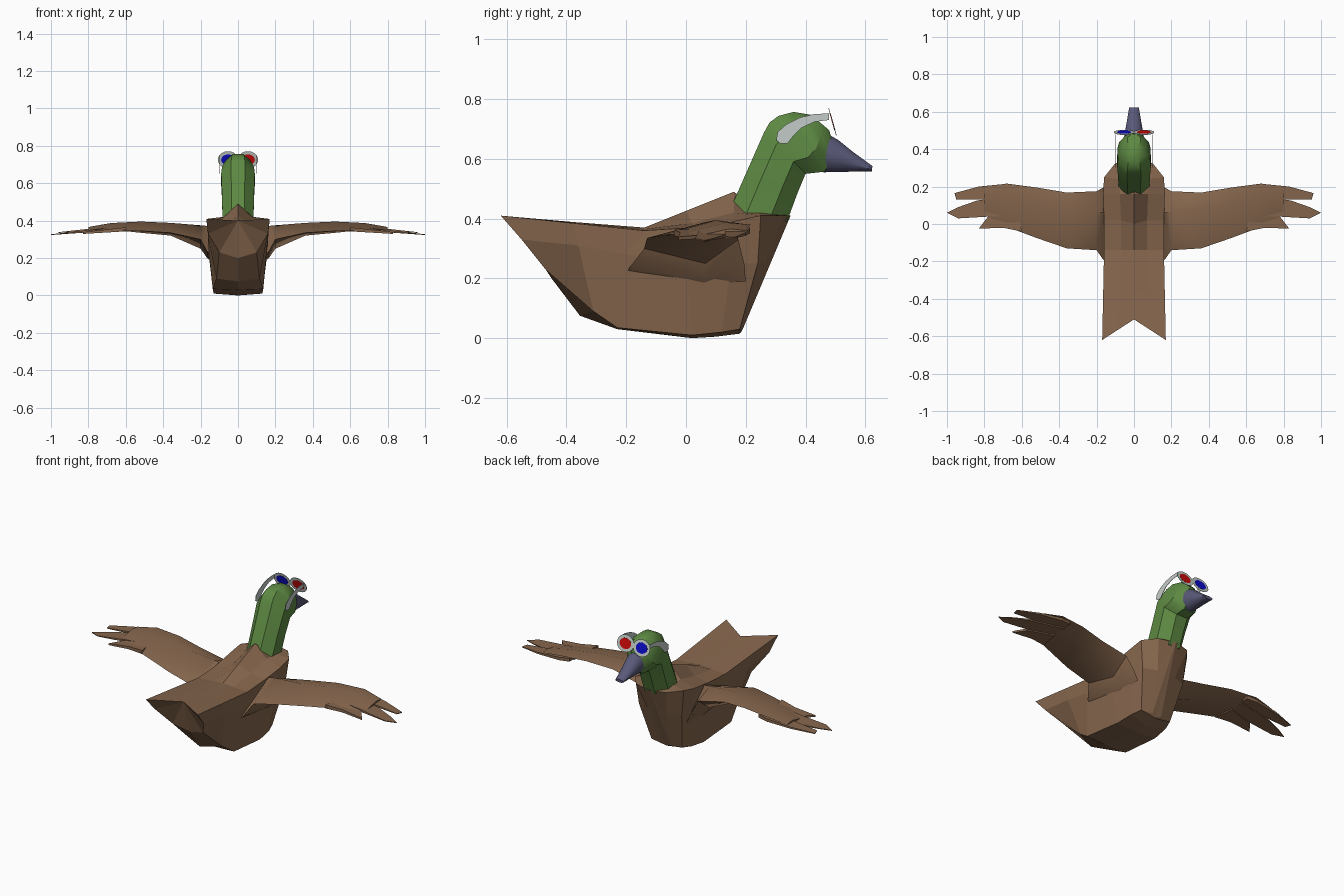
import bpy
import bmesh
from math import cos, sin, pi, radians
from mathutils import Vector

cube = bpy.data.objects.get("Cube")
if cube:
    bpy.data.objects.remove(cube, do_unlink=True)


def material(name, colour):
    mat = bpy.data.materials.new(name)
    mat.use_nodes = True
    rgba = (*colour, 1)
    mat.diffuse_color = rgba
    mat.node_tree.nodes["Principled BSDF"].inputs["Base Color"].default_value = rgba
    return mat


BROWN = material("feather brown", (.24, .135, .075))
GREEN = material("head green", (.11, .25, .055))
SLATE = material("bill slate", (.1, .1, .19))
GREY = material("frame grey", (.55, .6, .57))
RED = material("lens red", (.6, .003, .003))
BLUE = material("lens blue", (.003, .003, .6))


def finish(name, bm, mat, smooth=None):
    bmesh.ops.recalc_face_normals(bm, faces=bm.faces)
    mesh = bpy.data.meshes.new(name)
    bm.to_mesh(mesh)
    bm.free()
    mesh.materials.append(mat)
    obj = bpy.data.objects.new(name, mesh)
    bpy.context.collection.objects.link(obj)
    if smooth:
        bpy.ops.object.select_all(action="DESELECT")
        obj.select_set(True)
        bpy.context.view_layer.objects.active = obj
        bpy.ops.object.shade_smooth_by_angle(angle=radians(smooth))
    return obj


def loft(name, rings, mat, smooth=None):
    """Skin a row of closed rings and close both ends with fans."""
    bm = bmesh.new()
    rows = [[bm.verts.new(p) for p in ring] for ring in rings]
    n = len(rows[0])
    for a, b in zip(rows, rows[1:]):
        for i in range(n):
            j = (i + 1) % n
            bm.faces.new((a[i], a[j], b[j], b[i]))
    for end in (rows[0], rows[-1]):
        for i in range(1, n - 1):
            bm.faces.new((end[0], end[i], end[i + 1]))
    return finish(name, bm, mat, smooth)


def plate(name, lower, upper, mat):
    """Flat outline with a little thickness."""
    bm = bmesh.new()
    low = [bm.verts.new(p) for p in lower]
    top = [bm.verts.new(p) for p in upper]
    bm.faces.new(low)
    bm.faces.new(top)
    for i in range(len(low)):
        j = (i + 1) % len(low)
        bm.faces.new((low[i], low[j], top[j], top[i]))
    return finish(name, bm, mat)


def mirrored(half):
    return half + [(-x, y, z) for x, y, z in half[-2:0:-1]]


# Body: half sections from tail to breast (ridge, crest, shoulder, flank, bilge, keel)
sections = [
    [(0, -.51, .4), (.085, -.565, .405), (.17, -.62, .41), (.16, -.55, .33), (.1, -.47, .23), (0, -.45, .2)],
    [(0, -.37, .388), (.08, -.37, .386), (.165, -.38, .385), (.16, -.36, .31), (.115, -.31, .09), (0, -.355, .075)],
    [(0, -.14, .37), (.07, -.14, .365), (.16, -.14, .36), (.16, -.2, .28), (.135, -.23, .035), (0, -.23, .03)],
    [(0, 0, .426), (.07, .02, .385), (.16, .02, .37), (.16, 0, .25), (.13, .02, .01), (0, .02, 0)],
    [(0, .16, .49), (.075, .16, .42), (.165, .16, .39), (.15, .15, .25), (.12, .12, .02), (0, .1, .005)],
    [(0, .24, .43), (.08, .24, .42), (.16, .25, .41), (.14, .24, .25), (.1, .18, .03), (0, .18, .015)],
    [(0, .35, .41), (.05, .34, .41), (.1, .325, .41), (.06, .27, .25), (.03, .19, .03), (0, .185, .02)],
]
loft("body", [mirrored(s) for s in sections], BROWN)


def oval(back, front, width, sides):
    """Flat-backed ring standing on the line from a back point to a front point."""
    b, f = Vector((0, *back)), Vector((0, *front))
    grow = 1 / cos(pi / sides)
    mid, half = (b + f) / 2, (f - b) / 2 * grow
    turns = [2 * pi * (i + .5) / sides for i in range(sides)]
    return [mid + half * cos(t) + Vector((width * grow * sin(t), 0, 0)) for t in turns]


# Straight neck and rounded head in one skin
head = [
    ((.13, .39), (.338, .39), .083),
    ((.2, .55), (.373, .485), .085),
    ((.262, .69), (.4, .55), .09),
    ((.28, .722), (.462, .557), .088),
    ((.31, .744), (.488, .59), .08),
    ((.36, .757), (.491, .65), .064),
    ((.42, .747), (.48, .695), .036),
]
loft("head_and_neck", [oval(*h, 8) for h in head], GREEN, 32)

# Bill
bill = [
    ((.46, .555), (.48, .68), .05),
    ((.5, .556), (.51, .663), .046),
    ((.55, .557), (.558, .624), .037),
    ((.622, .558), (.624, .576), .026),
]
loft("bill", [oval(*b, 12) for b in bill], SLATE, 35)

# Wing sections: x, lead (y, z), trail (y, z), top z, underside z
wing = [
    (.14, (.2, .19), (-.2, .215), .37, .18),
    (.165, (.195, .25), (-.19, .235), .372, .2),
    (.2, (.175, .33), (-.14, .3), .375, .25),
    (.36, (.168, .365), (-.13, .335), .388, .32),
    (.52, (.195, .382), (-.075, .345), .395, .335),
    (.68, (.216, .38), (-.015, .35), .387, .352),
    (.8, (.2, .36), (.05, .345), .366, .347),
]
# Feather outlines in plan, from leading to trailing
feathers = {
    "leading": [(.62, .205), (.68, .215), (.83, .2), (.96, .165), (.95, .13), (.8, .13), (.62, .1)],
    "middle": [(.62, .16), (.84, .125), (.94, .09), (1, .06), (.94, .03), (.77, .04), (.62, .04)],
    "trailing": [(.62, .08), (.78, .04), (.83, -.025), (.7, -.02), (.6, -.04)],
}


def wing_ring(side, x, lead, trail, top, under):
    mid = lead[0] * .65 + trail[0] * .35
    return [(side * x, *lead), (side * x, mid, top), (side * x, *trail), (side * x, mid, under)]


for label, side in (("left", 1), ("right", -1)):
    loft(label + "_wing", [wing_ring(side, *w) for w in wing], BROWN, 40)
    for k, (part, outline) in enumerate(feathers.items()):
        # Feathers droop and thin out towards the tip
        surface = [(side * x, y, .376 - .11 * (x - .62) - .007 * k) for x, y in outline]
        under = [(px, y, z - .004 - .05 * max(0, .95 - abs(px))) for px, y, z in surface]
        plate(f"{label}_{part}_feathers", under, surface, BROWN)

# Spectacles: tilted oval rims with a thin lens in each
LENS_Y, LENS_Z, LENS_X, LEAN, SEGMENTS = .49, .725, .053, .28, 20


def rim_point(side, turn, rx, rz, depth):
    rise = rz * sin(turn)
    return (side * LENS_X + rx * cos(turn), LENS_Y - LEAN * rise + depth, LENS_Z + rise)


turns = [2 * pi * i / SEGMENTS for i in range(SEGMENTS)]
arm = [(.478, .752), (.43, .75), (.38, .738), (.335, .715), (.307, .69), (.302, .663),
       (.315, .652), (.34, .652), (.36, .678), (.385, .703), (.43, .724), (.478, .73)]
for label, side, tint in (("left", 1, RED), ("right", -1, BLUE)):
    bm = bmesh.new()
    loops = [[bm.verts.new(rim_point(side, t, rx, rz, d)) for t in turns]
             for rx, rz, d in ((.055, .046, -.001), (.055, .046, .001),
                               (.036, .028, .001), (.036, .028, -.001))]
    for a, b in zip(loops, loops[1:] + loops[:1]):
        for i in range(SEGMENTS):
            j = (i + 1) % SEGMENTS
            bm.faces.new((a[i], a[j], b[j], b[i]))
    finish(label + "_rim", bm, GREY)
    discs = [[rim_point(side, t, .037, .029, d) for t in turns] for d in (-.002, .002)]
    plate(label + "_lens", *discs, tint)
    sheets = [[(side * x, y, z) for y, z in arm] for x in (.097, .099)]
    plate(label + "_spectacle_arm", *sheets, GREY)
